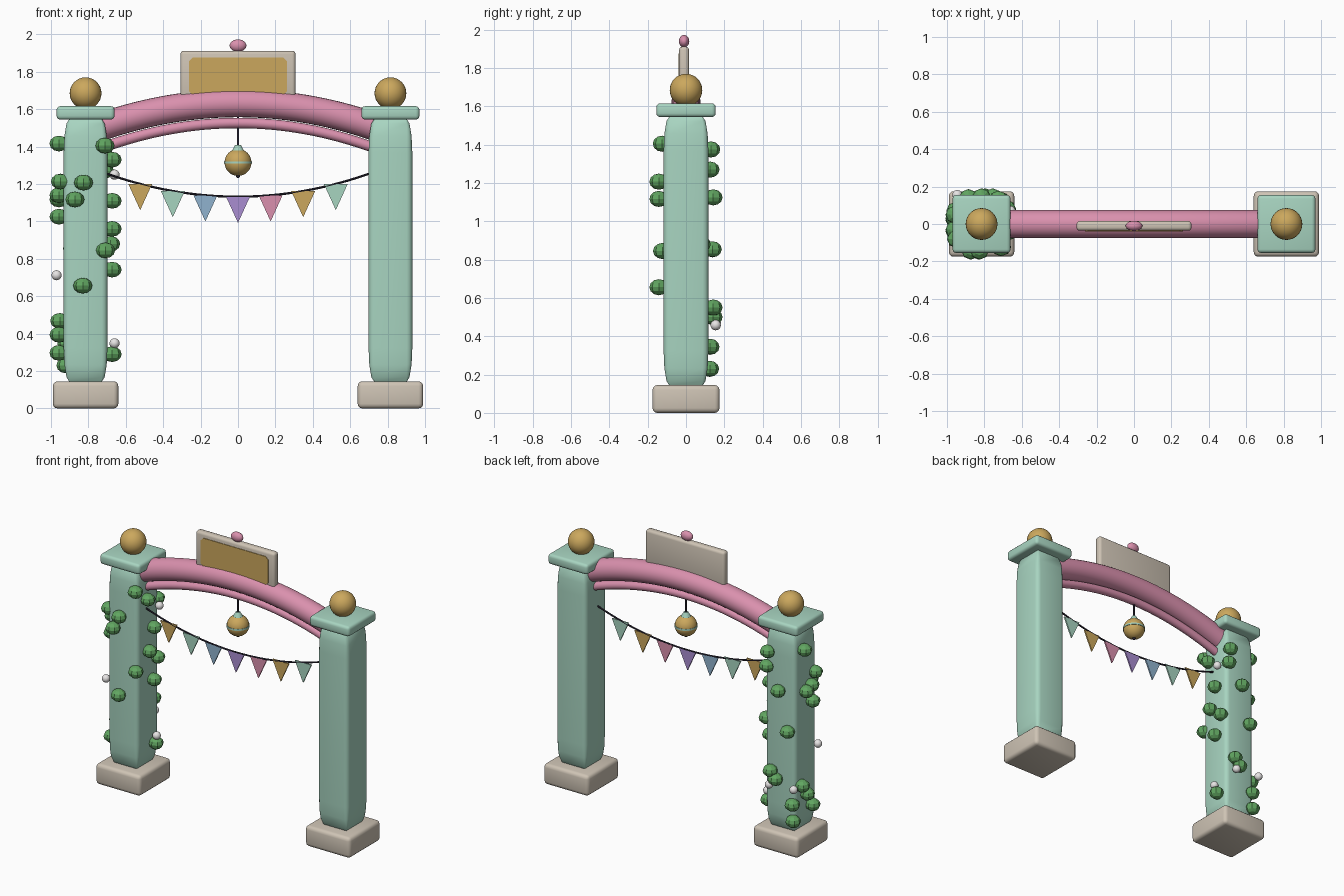
import bpy, bmesh, math
from mathutils import Vector

if "Cube" in bpy.data.objects:
    bpy.data.objects.remove(bpy.data.objects["Cube"])


def mat(name, rgb):
    m = bpy.data.materials.new(name)
    m.diffuse_color = (*rgb, 1)
    m.use_nodes = True
    m.node_tree.nodes["Principled BSDF"].inputs["Base Color"].default_value = m.diffuse_color
    return m


MINT = mat("mint", (0.39, 0.66, 0.53))
STONE = mat("warm_stone", (0.62, 0.55, 0.46))
PINK = mat("rose_pink", (0.70, 0.28, 0.42))
GOLD = mat("gold", (0.60, 0.39, 0.11))
LEAF = mat("leaf_green", (0.12, 0.38, 0.12))
WHITE = mat("blossom_white", (0.80, 0.78, 0.78))
DARK = mat("dark_cord", (0.025, 0.021, 0.038))
BLUE = mat("soft_blue", (0.28, 0.45, 0.62))
LILAC = mat("lilac", (0.40, 0.27, 0.64))


def finish(name, bm, m, loc=(0, 0, 0), smooth=True):
    me = bpy.data.meshes.new(name)
    bmesh.ops.recalc_face_normals(bm, faces=bm.faces)
    bm.to_mesh(me)
    bm.free()
    me.materials.append(m)
    ob = bpy.data.objects.new(name, me)
    ob.location = loc
    bpy.context.collection.objects.link(ob)
    if smooth:
        bpy.ops.object.select_all(action='DESELECT')
        bpy.context.view_layer.objects.active = ob
        ob.select_set(True)
        bpy.ops.object.shade_smooth_by_angle(angle=math.radians(40))
    return ob


def box(name, size, loc, m, bevel=0.0, stretch=(1, 1, 1)):
    """Rounded box; stretch scales the finished bevel as well."""
    bm = bmesh.new()
    bmesh.ops.create_cube(bm, size=1)
    bmesh.ops.scale(bm, vec=size, verts=bm.verts)
    if bevel:
        bmesh.ops.bevel(bm, geom=bm.edges[:], offset=bevel, segments=3,
                        profile=0.5, affect='EDGES')
    bmesh.ops.scale(bm, vec=stretch, verts=bm.verts)
    return finish(name, bm, m, loc)


def ball(name, radii, loc, m, seg=32, rings=16, smooth=True):
    bm = bmesh.new()
    bmesh.ops.create_uvsphere(bm, u_segments=seg, v_segments=rings, radius=1)
    bmesh.ops.scale(bm, vec=radii, verts=bm.verts)
    return finish(name, bm, m, loc, smooth)


def cone(name, r1, r2, depth, loc, m, seg=24):
    bm = bmesh.new()
    bmesh.ops.create_cone(bm, cap_ends=True, segments=seg, radius1=r1,
                          radius2=r2, depth=depth)
    return finish(name, bm, m, loc)


def sweep(name, half, top, curve, r, m, y=0.0, n=32, sides=24):
    """Round tube along z = top + curve * x^2."""
    bm = bmesh.new()
    rings = []
    for i in range(n + 1):
        x = -half + 2 * half * i / n
        t = Vector((1, 0, 2 * curve * x)).normalized()
        up = Vector((-t.z, 0, t.x))
        c = Vector((x, y, top + curve * x * x))
        rings.append([bm.verts.new(c + r * (up * math.cos(a) + Vector((0, math.sin(a), 0))))
                      for a in (2 * math.pi * k / sides for k in range(sides))])
    for a, b in zip(rings, rings[1:]):
        for k in range(sides):
            j = (k + 1) % sides
            bm.faces.new((a[k], a[j], b[j], b[k]))
    bm.faces.new(rings[0])
    bm.faces.new(rings[-1])
    return finish(name, bm, m)


# Two posts with plinth, cap and ball
for side, s in (("left", -1), ("right", 1)):
    x = s * 0.815
    box(side + "_plinth", (0.35, 0.35, 0.145), (x, 0, 0.0725), STONE, 0.025)
    box(side + "_pillar", (0.234, 0.234, 0.234), (x, 0, 0.845), MINT, 0.03, (1, 1, 6.0))
    box(side + "_cap", (0.31, 0.31, 0.072), (x, 0, 1.58), MINT, 0.02)
    ball(side + "_finial", (0.085,) * 3, (x, 0, 1.685), GOLD)

# Arch beam and the thin rail below it
sweep("arch_beam", 0.73, 1.632, -0.235, 0.075, PINK)
sweep("arch_rail", 0.73, 1.526, -0.25, 0.028, PINK, sides=16)

# Sign board, front panel and knob
box("sign_frame", (0.615, 0.052, 0.27), (0, -0.01, 1.777), STONE, 0.018)
bm = bmesh.new()
w, h, c = 0.262, 0.1, 0.02
outline = [(w, c - h), (w, h - c), (w - c, h), (c - w, h),
           (-w, h - c), (-w, c - h), (c - w, -h), (w - c, -h)]
f = bm.faces.new([bm.verts.new((px, 0, pz)) for px, pz in outline])
ext = bmesh.ops.extrude_face_region(bm, geom=[f])
bmesh.ops.translate(bm, vec=(0, 0.008, 0),
                    verts=[v for v in ext["geom"] if isinstance(v, bmesh.types.BMVert)])
finish("sign_panel", bm, GOLD, (0, -0.040, 1.777), False)
ball("sign_knob", (0.045, 0.027, 0.033), (0, -0.01, 1.94), PINK, 20, 12)

# Hanging bell
cone("bell_cord", 0.006, 0.006, 0.20, (0, 0, 1.48), DARK, 10)
ball("bell", (0.072,) * 3, (0, 0, 1.315), GOLD)
cone("bell_crown", 0.034, 0.015, 0.035, (0, 0, 1.392), MINT)
cone("bell_band", 0.0745, 0.0745, 0.012, (0, 0, 1.315), MINT, 32)
ball("bell_clapper", (0.012,) * 3, (0, 0, 1.244), DARK, 12, 8)

# Bunting
sweep("bunting_cord", 0.72, 1.132, 0.25, 0.006, DARK, y=-0.02, sides=8)
for i, m in enumerate((GOLD, MINT, BLUE, LILAC, PINK, GOLD, MINT)):
    x = (i - 3) * 0.1743
    bm = bmesh.new()
    vs = [[bm.verts.new((px, py, pz)) for px, pz in ((-0.064, 0), (0.064, 0), (0, -0.14))]
          for py in (-0.005, 0.005)]
    bm.faces.new(vs[0])
    bm.faces.new(vs[1])
    for k in range(3):
        j = (k + 1) % 3
        bm.faces.new((vs[0][k], vs[0][j], vs[1][j], vs[1][k]))
    finish("pennant_%d" % (i + 1), bm, m, (x, -0.02, 1.132 + 0.25 * x * x), False)

# Ivy on the left post: (across, height) on each face
ivy = {
    "front": [(-0.011, 1.207), (-0.057, 1.117), (0.104, 1.405), (0.107, 0.845), (-0.015, 0.656)],
    "back": [(0.09, 1.375), (0.1, 1.27), (0, 1.125), (-0.07, 0.854), (0.06, 0.55),
             (0.02, 0.50), (-0.1, 0.345), (-0.105, 0.23)],
    "outer": [(0.05, 1.416), (-0.08, 1.213), (0.03, 1.117), (-0.03, 1.14), (-0.04, 1.025),
              (0.07, 0.468), (0.02, 0.394), (-0.04, 0.297)],
    "inner": [(-0.04, 1.33), (0.03, 1.11), (-0.02, 0.96), (0.08, 0.88), (0.03, 0.742),
              (0.05, 0.29)],
}
blossoms = {"inner": [(0.07, 1.25), (0.04, 0.348)], "outer": [(-0.08, 0.712)],
            "back": [(0.06, 0.458), (-0.13, 0.47)]}


def on_post(face, u, z, d):
    dx, dy = {"front": (u, -d), "back": (u, d), "outer": (-d, u), "inner": (d, u)}[face]
    return (-0.815 + dx, dy, z)


for face, spots in ivy.items():
    for i, (u, z) in enumerate(spots):
        d = 0.142 - max(0, abs(u) - 0.06) * 0.4
        ball("ivy_%s_%d" % (face, i + 1), (0.051, 0.049, 0.042),
             on_post(face, u, z, d), LEAF, 8, 6, False)
for face, spots in blossoms.items():
    for i, (u, z) in enumerate(spots):
        ball("blossom_%s_%d" % (face, i + 1), (0.027,) * 3,
             on_post(face, u, z, 0.155), WHITE, 16, 10)
